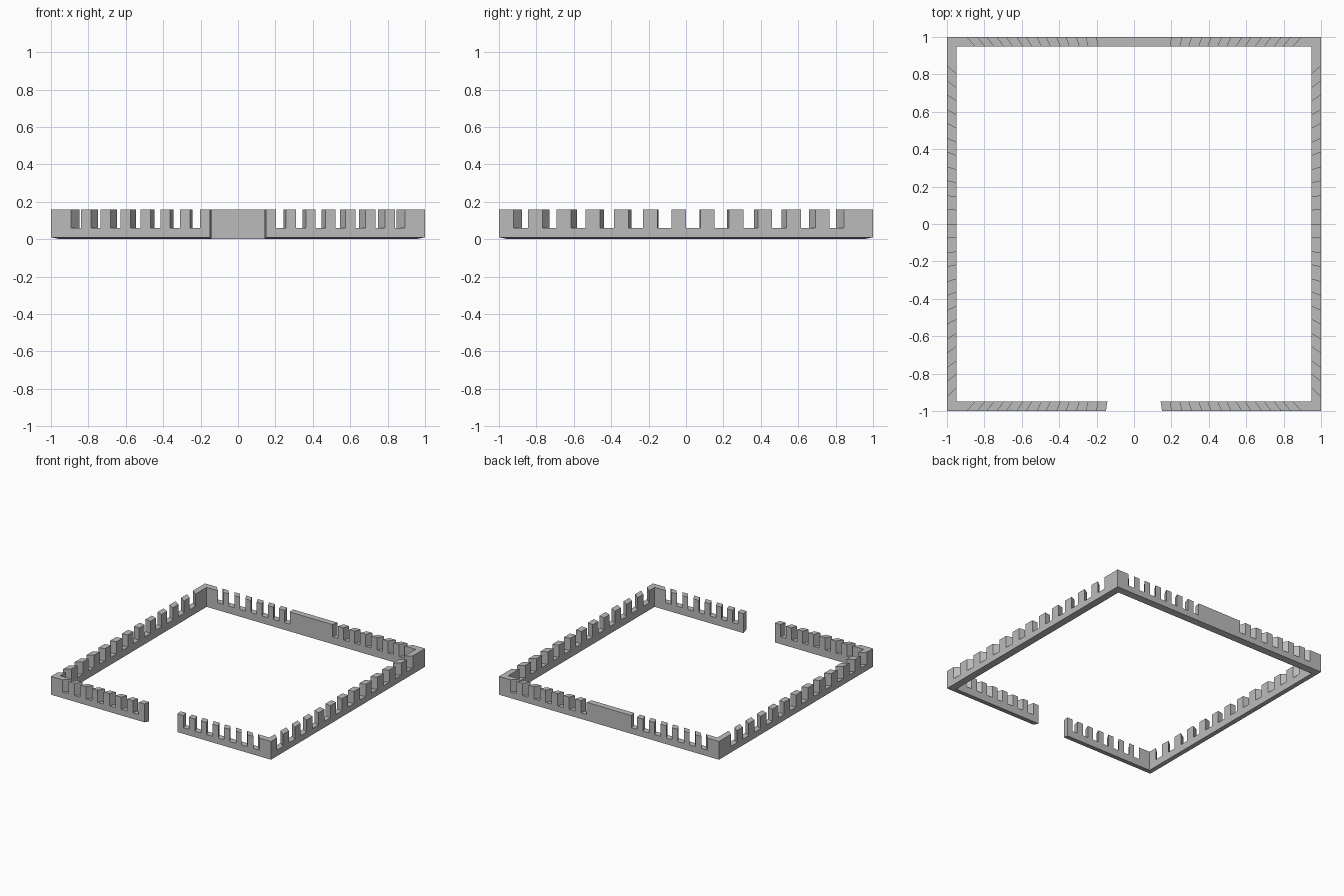
import bpy
import bmesh

if "Cube" in bpy.data.objects:
    bpy.data.objects.remove(bpy.data.objects["Cube"])

TOP, SILL, BASE = 0.16, 0.06, 0.01   # merlon top, notch floor, outer bottom edge
INNER = 0.95                         # inner face is the outer one scaled to the centre

stone = bpy.data.materials.new("grey stone")
stone.diffuse_color = (0.5, 0.5, 0.5, 1)
stone.use_nodes = True
stone.node_tree.nodes["Principled BSDF"].inputs["Base Color"].default_value = stone.diffuse_color


def wall(name, place, start, end, notches):
    """Crenellated wall from start to end; place(t) gives the outer x, y.
    All cuts run radially, so the corners mitre by themselves."""
    outline = [(start, BASE), (start, TOP)]
    for a, b in notches:
        outline += [(a, TOP), (a, SILL), (b, SILL), (b, TOP)]
    outline += [(end, TOP), (end, BASE)]

    bm = bmesh.new()
    outer, inner = [], []
    for t, z in outline:
        x, y = place(t)
        outer.append(bm.verts.new((x, y, z)))
        # underside slopes down to the ground at the inner face
        inner.append(bm.verts.new((x * INNER, y * INNER, 0 if z == BASE else z)))
    bm.faces.new(outer)
    bm.faces.new(inner[::-1])
    n = len(outline)
    for i in range(n):
        j = (i + 1) % n
        # no hidden caps where walls meet at the corners
        if outline[i][0] == outline[j][0] and abs(outline[i][0]) == 1:
            continue
        bm.faces.new((outer[j], outer[i], inner[i], inner[j]))
    bmesh.ops.recalc_face_normals(bm, faces=bm.faces)
    # make sure the outer face points away from the centre
    bm.faces.ensure_lookup_table()
    f = bm.faces[0]
    c = f.calc_center_median()
    if f.normal.x * c.x + f.normal.y * c.y < 0:
        bmesh.ops.reverse_faces(bm, faces=bm.faces)
    mesh = bpy.data.meshes.new(name)
    bm.to_mesh(mesh)
    bm.free()
    mesh.materials.append(stone)
    obj = bpy.data.objects.new(name, mesh)
    bpy.context.collection.objects.link(obj)


# notch positions: seven per half on front and back, twelve along each side
GATE = 0.15
step = 0.0531
right_half = [(GATE + step * (2 * k + 1), GATE + step * (2 * k + 2)) for k in range(7)]
left_half = [(-b, -a) for a, b in reversed(right_half)]
pitch = 0.0768
side = [(pitch * k, pitch * (k + 1)) for k in range(-12, 11, 2)]

# front wall in two halves, with the gateway between
wall("front_wall_left", lambda t: (t, -1), -1, -GATE, left_half)
wall("front_wall_right", lambda t: (t, -1), GATE, 1, right_half)
# back wall with a wide solid middle
wall("back_wall", lambda t: (t, 1), -1, 1, left_half + right_half)
# side walls
wall("left_wall", lambda t: (-1, t), -1, 1, side)
wall("right_wall", lambda t: (1, t), -1, 1, side)
